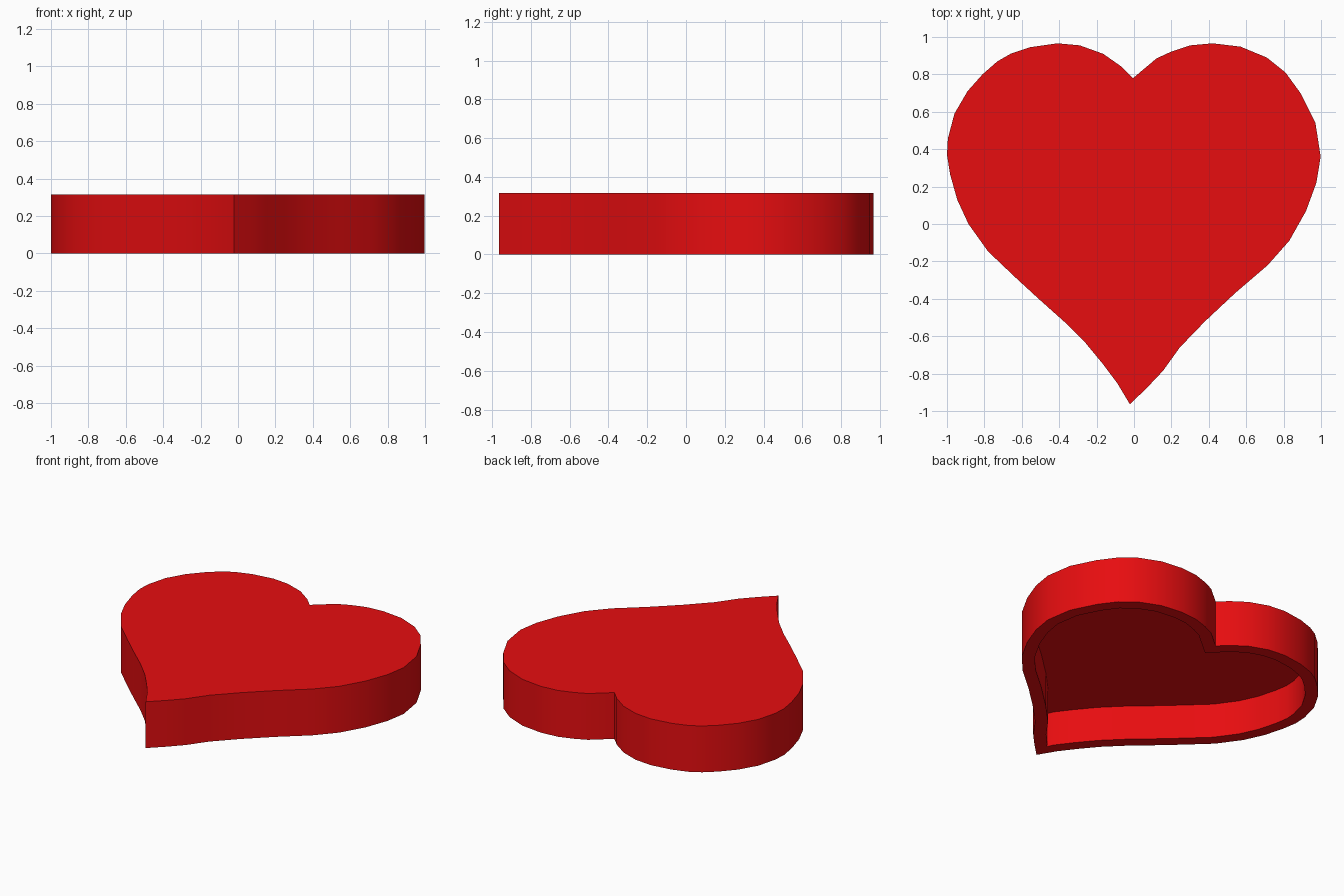
import bpy, bmesh, math
from mathutils import Vector

if "Cube" in bpy.data.objects:
    bpy.data.objects.remove(bpy.data.objects["Cube"])

HEIGHT = 0.316   # overall height
WALL = 0.08      # side wall and top plate thickness

# Heart outline, clockwise from the notch (slightly asymmetric)
right = [(-.005, .78), (.12, .885), (.2, .922), (.3, .955), (.42, .966), (.57, .948),
         (.71, .89), (.81, .81), (.89, .70), (.97, .54), (.998, .36), (.975, .22),
         (.92, .07), (.83, -.09), (.715, -.22), (.54, -.37), (.38, -.52),
         (.245, -.66), (.155, -.785), (.07, -.875)]
left = [(-.022, -.964), (-.09, -.85), (-.165, -.75), (-.26, -.635), (-.37, -.525),
        (-.51, -.4), (-.635, -.285), (-.78, -.147), (-.885, 0), (-.945, .13),
        (-.983, .265), (-1, .37), (-.995, .457), (-.96, .59), (-.89, .71), (-.81, .80),
        (-.73, .87), (-.66, .91), (-.555, .945), (-.41, .966), (-.29, .955),
        (-.165, .91), (-.065, .84)]
outer = [Vector(p) for p in reversed(right + left)]   # counter-clockwise


def inset(points, dist):
    """Offset a closed outline inward, with limited mitres at the corners."""
    result = []
    for i, p in enumerate(points):
        d1 = (p - points[i - 1]).normalized()
        d2 = (points[(i + 1) % len(points)] - p).normalized()
        n1, n2 = Vector((-d1.y, d1.x)), Vector((-d2.y, d2.x))
        n = (n1 + n2).normalized()
        result.append(p + n * dist * min(1 / max(n.dot(n1), 0.1), 1.5))
    return result


inner = inset(outer, WALL)
bm = bmesh.new()


def ring(points, z):
    return [bm.verts.new((p.x, p.y, z)) for p in points]


def bridge(a, b):
    for i in range(len(a)):
        j = (i + 1) % len(a)
        bm.faces.new((a[i], a[j], b[j], b[i]))


# Rings: outer top, outer rim, inner rim, cavity ceiling
rings = [ring(outer, HEIGHT), ring(outer, 0), ring(inner, 0), ring(inner, HEIGHT - WALL)]
for a, b in zip(rings, rings[1:]):
    bridge(a, b)
bm.faces.new(rings[0])
bm.faces.new(rings[-1])
bmesh.ops.recalc_face_normals(bm, faces=bm.faces[:])

mesh = bpy.data.meshes.new("heart_lid")
bm.to_mesh(mesh)
bm.free()
heart = bpy.data.objects.new("heart_lid", mesh)
bpy.context.collection.objects.link(heart)

# Red material
red = bpy.data.materials.new("red")
red.diffuse_color = (0.8, 0.004, 0.005, 1)
red.use_nodes = True
red.node_tree.nodes["Principled BSDF"].inputs["Base Color"].default_value = red.diffuse_color
mesh.materials.append(red)

# Smooth sides, sharp rims, notch and tip
bpy.context.view_layer.objects.active = heart
heart.select_set(True)
bpy.ops.object.shade_smooth_by_angle(angle=math.radians(35))
